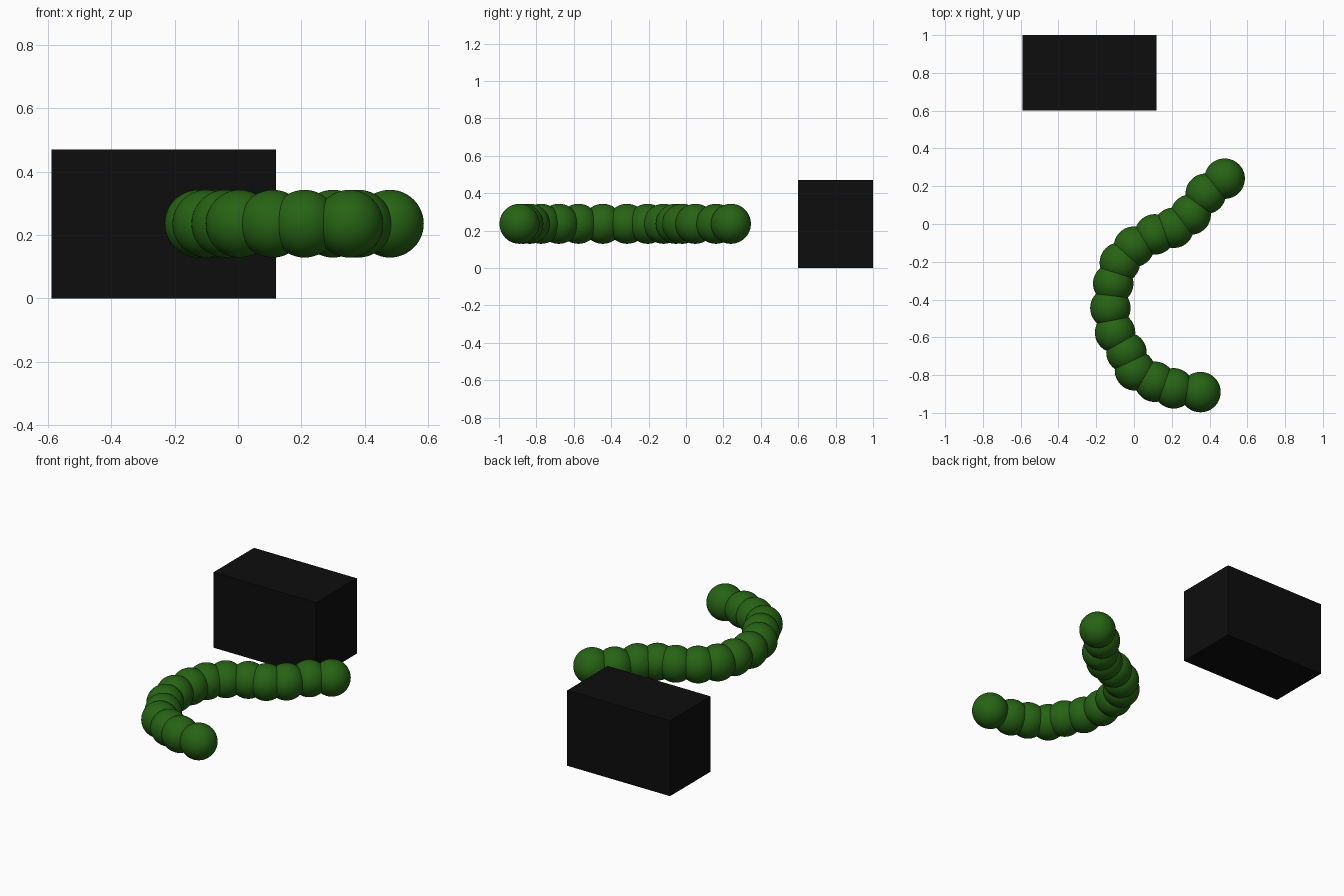
import bpy
import bmesh
from mathutils import Matrix

cube = bpy.data.objects.get("Cube")
if cube:
    bpy.data.objects.remove(cube, do_unlink=True)


def make_material(name, color):
    mat = bpy.data.materials.new(name)
    mat.use_nodes = True
    mat.diffuse_color = color
    bsdf = next(n for n in mat.node_tree.nodes if n.type == 'BSDF_PRINCIPLED')
    bsdf.inputs["Base Color"].default_value = color
    return mat


def add_object(name, bm, mat, location, smooth=False):
    mesh = bpy.data.meshes.new(name)
    for face in bm.faces:
        face.smooth = smooth
    bm.to_mesh(mesh)
    bm.free()
    mesh.materials.append(mat)
    obj = bpy.data.objects.new(name, mesh)
    obj.location = location
    bpy.context.collection.objects.link(obj)
    return obj


green = make_material("leaf green", (0.02, 0.125, 0.007, 1))
black = make_material("black", (0.004, 0.004, 0.004, 1))

# Block standing behind the body
bm = bmesh.new()
bmesh.ops.create_cube(bm, size=1, matrix=Matrix.Diagonal((0.71, 0.4, 0.47, 1)))
add_object("block", bm, black, (-0.235, 0.8, 0.235))

# Curved chain of overlapping round segments, from back end to front end
RADIUS = 0.107
HEIGHT = 0.236
path = [(0.48, 0.24), (0.38, 0.16), (0.3, 0.05), (0.21, -0.02), (0.11, -0.055),
        (0, -0.12), (-0.075, -0.205), (-0.11, -0.315), (-0.125, -0.445),
        (-0.1, -0.575), (-0.04, -0.68), (0.005, -0.775), (0.11, -0.835),
        (0.21, -0.87), (0.352, -0.89)]
for i, (x, y) in enumerate(path, 1):
    bm = bmesh.new()
    bmesh.ops.create_uvsphere(bm, u_segments=48, v_segments=24, radius=RADIUS)
    add_object(f"body_segment_{i}", bm, green, (x, y, HEIGHT), smooth=True)
